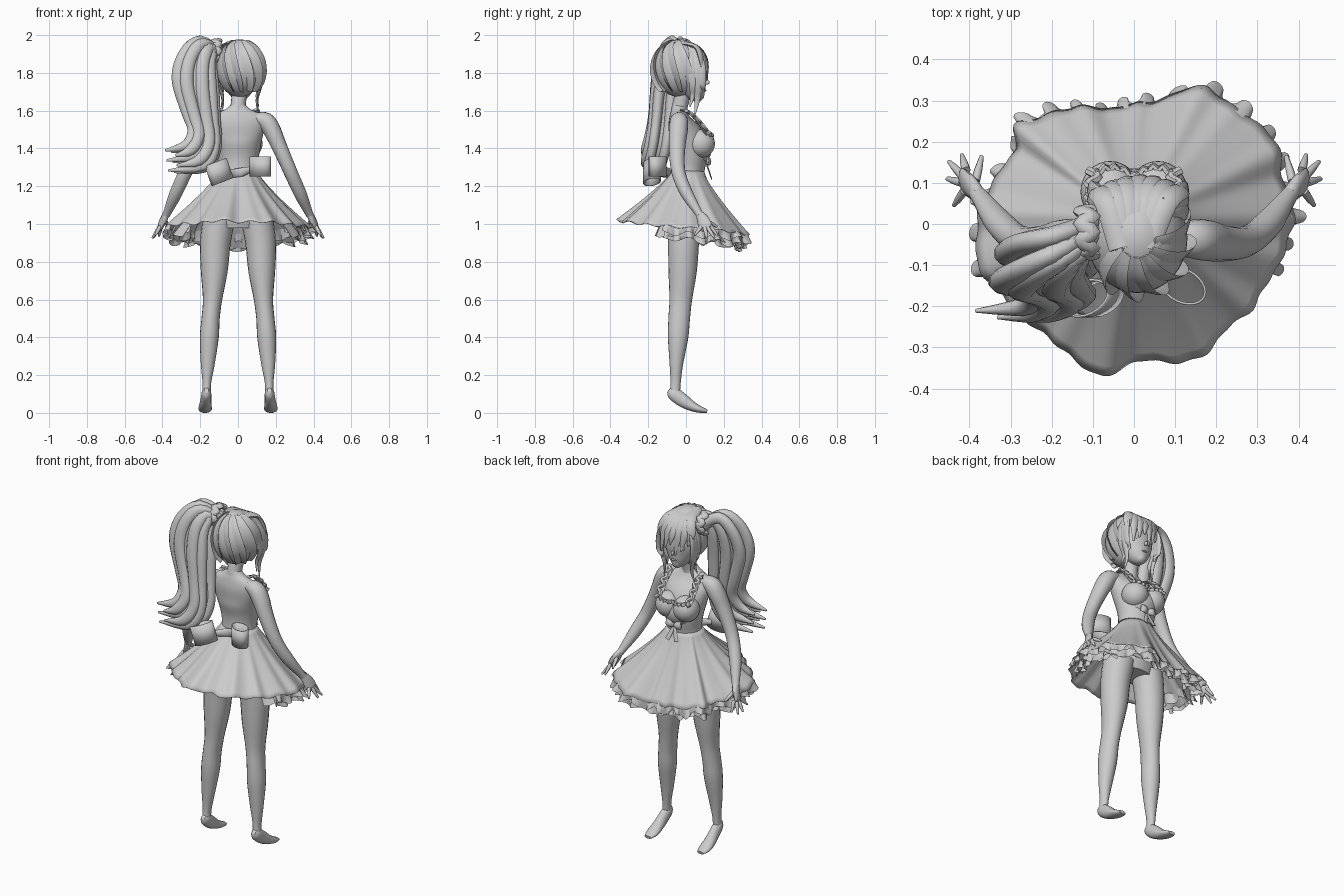
import bpy, bmesh, math
from mathutils import Vector

grey = bpy.data.materials.new("light_grey")
grey.diffuse_color = (0.6, 0.6, 0.6, 1)


def finish(name, bm, angle=50, thick=0):
    bmesh.ops.recalc_face_normals(bm, faces=bm.faces)
    me = bpy.data.meshes.new(name)
    bm.to_mesh(me)
    bm.free()
    ob = bpy.data.objects.new(name, me)
    bpy.context.collection.objects.link(ob)
    me.materials.append(grey)
    if thick:
        mod = ob.modifiers.new("thickness", 'SOLIDIFY')
        mod.thickness = thick
    bpy.ops.object.select_all(action='DESELECT')
    ob.select_set(True)
    bpy.context.view_layer.objects.active = ob
    bpy.ops.object.shade_smooth_by_angle(angle=math.radians(angle))
    return ob


def spline(pts, sub):
    """Catmull-Rom interpolation of tuples of any length"""
    out, n = [], len(pts)
    for i in range(n - 1):
        p0, p1, p2, p3 = pts[max(i - 1, 0)], pts[i], pts[i + 1], pts[min(i + 2, n - 1)]
        for k in range(sub):
            t = k / sub
            out.append([0.5 * (2 * b + (c - a) * t + (2 * a - 5 * b + 4 * c - d) * t * t
                        + (3 * b - a - 3 * c + d) * t ** 3) for a, b, c, d in zip(p0, p1, p2, p3)])
    out.append(list(pts[-1]))
    return out


def grid(bm, rows, closed):
    rows = [[bm.verts.new(p) for p in r] for r in rows]
    for a, b in zip(rows, rows[1:]):
        m = len(a)
        for j in range(m if closed else m - 1):
            bm.faces.new((a[j], a[(j + 1) % m], b[(j + 1) % m], b[j]))
    return rows


def tube(name, pts, ref=(1, 0, 0), sides=16, sub=4):
    """Sweep an ellipse along (x, y, z, radius along ref, radius across)"""
    path = spline(pts, sub)
    rows = []
    for i, p in enumerate(path):
        t = (Vector(path[min(i + 1, len(path) - 1)][:3]) - Vector(path[max(i - 1, 0)][:3])).normalized()
        a = Vector(ref)
        a = (a - t * a.dot(t)).normalized()
        b = t.cross(a)
        ang = [2 * math.pi * k / sides for k in range(sides)]
        rows.append([Vector(p[:3]) + a * max(p[3], .001) * math.cos(w) + b * max(p[4], .001) * math.sin(w)
                     for w in ang])
    bm = bmesh.new()
    rows = grid(bm, rows, True)
    bm.faces.new(rows[0])
    bm.faces.new(rows[-1])
    return finish(name, bm)


def ball(name, c, r, keep=None, thick=0):
    bm = bmesh.new()
    bmesh.ops.create_uvsphere(bm, u_segments=32, v_segments=20, radius=1)
    for v in bm.verts:
        v.co = Vector([c[i] + r[i] * v.co[i] for i in range(3)])
    if keep:
        bmesh.ops.delete(bm, geom=[f for f in bm.faces if not keep(f.calc_center_median())], context='FACES')
    return finish(name, bm, thick=thick)


# torso, neck and bust
tube("torso", [(0, -.01, .98, .12, .08), (0, -.01, 1.08, .14, .1), (0, 0, 1.19, .12, .09),
               (0, .012, 1.28, .1, .085), (0, .018, 1.37, .113, .093), (0, .0, 1.46, .13, .094),
               (0, -.028, 1.53, .145, .068), (0, -.037, 1.575, .13, .05), (0, -.037, 1.605, .07, .04),
               (0, -.034, 1.625, .045, .038)], sides=28)
tube("neck", [(0, -.04, 1.55, .06, .045), (0, -.035, 1.61, .043, .042), (.005, -.02, 1.67, .04, .042),
              (.01, 0, 1.74, .045, .045)])
ball("bodice_front", (0, .06, 1.395), (.095, .075, .085))

for s, side in ((1, "right"), (-1, "left")):
    ball(side + "_bust", (s * .058, .078, 1.425), (.072, .075, .075))
    # leg and foot
    tube(side + "_leg", [(s * .1, -.01, 1.03, .085, .09), (s * .12, -.013, .9, .081, .082),
                         (s * .126, -.018, .75, .071, .075), (s * .135, -.028, .6, .051, .06),
                         (s * .145, -.036, .5, .048, .057), (s * .152, -.042, .4, .05, .054),
                         (s * .16, -.051, .26, .037, .036), (s * .165, -.055, .16, .023, .027),
                         (s * .167, -.06, .09, .023, .028)], sides=20)
    tube(side + "_foot", [(s * .167, -.092, .12, .012, .014), (s * .167, -.07, .105, .025, .034),
                          (s * .17, -.02, .068, .029, .036), (s * .173, .03, .036, .034, .027),
                          (s * .174, .075, .018, .035, .018), (s * .174, .112, .009, .022, .009)])
    # arm, palm and fingers
    tube(side + "_arm", [(s * .09, -.036, 1.56, .03, .035), (s * .145, -.037, 1.545, .047, .048),
                         (s * .178, -.04, 1.5, .047, .05), (s * .21, -.046, 1.43, .042, .045),
                         (s * .25, -.047, 1.34, .038, .04), (s * .287, -.035, 1.255, .036, .036),
                         (s * .33, .005, 1.16, .034, .033),
                         (s * .37, .06, 1.07, .023, .022), (s * .382, .075, 1.045, .02, .02)])
    tube(side + "_palm", [(s * .378, .07, 1.055, .018, .02), (s * .393, .088, 1.025, .018, .032),
                          (s * .41, .102, .99, .014, .036), (s * .418, .11, .975, .009, .03)],
         ref=(s * .75, -.35, .5), sides=12)
    for i, (a, b) in enumerate([((.385, .105, 1.02), (.37, .165, .985)), ((.408, .13, .99), (.418, .168, .935)),
                                ((.415, .115, .98), (.45, .152, .925)), ((.418, .1, .98), (.454, .11, .925)),
                                ((.413, .08, .985), (.438, .045, .94))]):
        m = [(u + v) / 2 for u, v in zip(a, b)]
        tube(side + "_finger_%d" % i, [(s * p[0], p[1], p[2], r, r) for p, r in ((a, .011), (m, .0095), (b, .005))],
             sides=8, sub=3)
    # shoulder strap with frill
    tube(side + "_strap", [(s * .098, .11, 1.47, .018, .006), (s * .1, .06, 1.54, .018, .006),
                           (s * .095, .015, 1.588, .017, .006), (s * .09, -.03, 1.605, .014, .006)], sides=8)
    tube(side + "_strap_frill", [(s * (.1 + .012 * (-1) ** k), .13 - .016 * k,
                                  1.47 + .135 * math.sin(k * .16), .012, .01) for k in range(9)], sides=6)
    # back bow loop
    cx, cy, cz, lean, rise = (.118, -.15, 1.305, 0, 0) if s > 0 else (-.1, -.18, 1.275, -.35, .022)
    bm = bmesh.new()
    rows = []
    for h in (-.053, .053):
        rows.append([(cx + .058 * math.cos(w) + h * lean, cy + .045 * math.sin(w) - s * .015 * math.cos(w),
                      cz + h + rise * math.cos(w)) for w in [2 * math.pi * k / 24 for k in range(24)]])
    grid(bm, rows, True)
    finish(side + "_back_bow_loop", bm, thick=.006)
    # small front bow
    tube(side + "_front_bow", [(0, .108, 1.32, .008, .008), (s * .025, .122, 1.33, .012, .022),
                               (s * .048, .115, 1.335, .006, .022)], ref=(0, 1, 0), sides=8)
    tube(side + "_front_bow_tail", [(0, .108, 1.32, .008, .004), (s * .015, .122, 1.28, .012, .004),
                                    (s * .03, .135, 1.24, .014, .003)], sides=8)
tube("back_bow_knot", [(-.07, -.14, 1.265, .015, .015), (0, -.09, 1.27, .012, .025), (.07, -.12, 1.29, .015, .015)],
     ref=(0, 1, 0))
# neckline frill
tube("neckline_frill", [(.012 * (k - 8), .135 - 6.6 * (abs(k - 8) * .012 - .055) ** 2 + .006 * (-1) ** k,
                         1.462 + 2 * (.012 * (k - 8)) ** 2, .009, .011) for k in range(17)],
     ref=(0, 1, 0), sides=6, sub=2)

# skirt: hem radius by compass angle, blended up to an oval waist
hem_radius = spline([(0, .385), (20, .385), (35, .395), (50, .375), (62, .375), (75, .325), (90, .29), (103, .29),
                     (118, .325), (133, .345), (141, .385), (149, .34), (165, .36), (180, .385), (197, .385),
                     (215, .36), (235, .345), (254, .375), (275, .335), (293, .36), (315, .345), (338, .36),
                     (360, .385)], 8)


def hem_r(w):
    d = math.degrees(w) % 360
    for (a, ra), (b, rb) in zip(hem_radius, hem_radius[1:]):
        if a <= d <= b:
            return ra + (rb - ra) * (d - a) / max(b - a, 1e-6)
    return .385


def skirt_point(w, t):
    r = hem_r(w)
    k = t ** 1.08
    fold = 1 + t * (.01 * math.sin(17 * w) + .008 * math.sin(29 * w + 1) + .01 * math.sin(11 * w + 2))
    z = .975 - .04 * math.sin(w) + .25 * (r - .355) + .007 * math.sin(17 * w)
    return Vector((((1 - k) * .098 + k * r) * fold * math.cos(w), .01 * (1 - k) + ((1 - k) * .084 + k * r) * fold
                   * math.sin(w), 1.285 + (z - 1.285) * t ** .9))


bm = bmesh.new()
grid(bm, [[skirt_point(2 * math.pi * j / 200, i / 14) for j in range(200)] for i in range(15)], True)
finish("skirt", bm, 60, thick=.002)


# frilled edging under the front of the hem
def frill(name, t, grow, drop, freq, a0, a1, lift=0):
    n = 300
    rows = []
    for i in range(4):
        u, row = i / 3, []
        for j in range(n + 1):
            w = math.radians(a0 + (a1 - a0) * j / n)
            p = skirt_point(w, t)
            wave = math.sin(freq * w + 1.4 * math.sin(3 * w))
            r = 1 + u * (grow + .045 * math.copysign(abs(wave) ** .5, wave) + .02 * math.sin(9 * w))
            row.append((p.x * r, p.y * r, p.z - lift - u * drop + u * .012 * math.cos(freq * w * .5)))
        rows.append(row)
    bm = bmesh.new()
    grid(bm, rows, False)
    finish(name, bm, 60)


frill("hem_frill", .97, .045, .045, 32, -20, 200)
frill("middle_frill", .88, .05, .055, 28, -20, 200, .045)
frill("inner_frill", .72, .06, .06, 24, -30, 210, .06)
# petticoat behind the frills
bm = bmesh.new()
grid(bm, [[skirt_point(math.radians(-30 + 3 * j), .3 + .15 * i) - Vector((0, 0, .02 + .016 * i))
           for j in range(81)] for i in range(5)], False)
finish("petticoat", bm, 60)

# head and face
tube("face", [(.01, .085, 1.658, .014, .014), (.01, .062, 1.685, .05, .05), (.01, .037, 1.73, .082, .076),
              (.01, .02, 1.79, .098, .092), (.01, 0, 1.86, .1, .1), (.01, -.02, 1.93, .07, .07)], sides=24)
ball("nose", (.01, .113, 1.75), (.008, .012, .012))
ball("mouth", (.01, .1, 1.707), (.018, .009, .005))
for s, side in ((1, "right"), (-1, "left")):
    ball(side + "_eye", (.01 + s * .043, .088, 1.785), (.022, .014, .018))

# hair cap with open face, swept fringe and crown locks
ball("hair_cap", (.008, -.035, 1.825), (.122, .133, .153),
     keep=lambda c: c.y < .025 or c.z > 1.89, thick=.01)
for i in range(7):
    x = -.09 + .03 * i
    tube("fringe_lock_%d" % i, [(.0 + x * .4, -.06, 1.965, .008, .026),
                                (.005 + x * .8, .05, 1.94, .012, .028),
                                (.012 + x * 1.1, .105 - 3 * x * x, 1.875, .01, .026),
                                (.025 + x * 1.1, .118 - 4 * x * x, 1.80 - .03 * (i % 3), .002, .004)],
         ref=(x * 4, .8, .5), sides=8)
for i in range(6):
    w = math.radians(195 + 29 * i)
    tube("crown_lock_%d" % i, [(.008 + .121 * math.sin(a) * math.cos(w + .35 * a), -.035 + .132 * math.sin(a)
                                * math.sin(w + .35 * a), 1.825 + .152 * math.cos(a), .004, .004 + .036 * math.sin(a))
                               for a in [.35 + .35 * k for k in range(7)]],
         ref=(math.cos(w), math.sin(w), .1), sides=8, sub=2)
for s, side in ((1, "right"), (-1, "left")):
    for i, (y, z) in enumerate([(.055, 1.57), (.03, 1.62), (.075, 1.68)]):
        tube(side + "_side_lock_%d" % i, [(.01 + s * .06, y * .6, 1.94, .01, .02),
                                          (.01 + s * .108, y, 1.84, .011, .027),
                                          (.01 + s * .111, y + .008, 1.74, .009, .022),
                                          (.01 + s * .09, y + .005, (1.74 + z) / 2, .007, .014),
                                          (.01 + s * .1, y - .01, z, .002, .002)], ref=(1, 0, 0), sides=8)

# scrunchie at the ponytail base
tube("scrunchie", [(-.115 + .014 * (-1) ** k, -.02 + .055 * math.cos(k * math.pi / 8),
                    1.915 + .055 * math.sin(k * math.pi / 8), .02, .014) for k in range(17)],
     ref=(1, 0, 0), sides=8, sub=3)

# ponytail: locks blended between an outer and an inner path, in two layers
outer = [(-.1, 1.91), (-.2, 1.965), (-.28, 1.9), (-.315, 1.77), (-.27, 1.6), (-.235, 1.5), (-.27, 1.42), (-.385, 1.39)]
inner = [(-.1, 1.88), (-.13, 1.91), (-.145, 1.84), (-.135, 1.7), (-.125, 1.55), (-.12, 1.4), (-.18, 1.3), (-.37, 1.275)]
depth = [-.01, -.06, -.09, -.115, -.13, -.15, -.175, -.185]
width = [.025, .034, .037, .039, .035, .034, .03, .006]
for layer in (-1, 1):
    for i in range(5):
        k = (i + (.3 if layer > 0 else 0)) / 4.3
        pts = []
        for j in range(8):
            x, z = [a + (b - a) * k for a, b in zip(outer[j], inner[j])]
            if j == 7:
                x += .05 * (i % 2) + (.03 if layer > 0 else 0)
            pts.append((x, depth[j] + layer * (.01 + .024 * min(j, 2) / 2) + .008 * (-1) ** i, z,
                        width[j] * .75, width[j]))
        tube("ponytail_lock_%d_%d" % (i, layer + 1), pts, ref=(0, 1, 0), sides=10)
